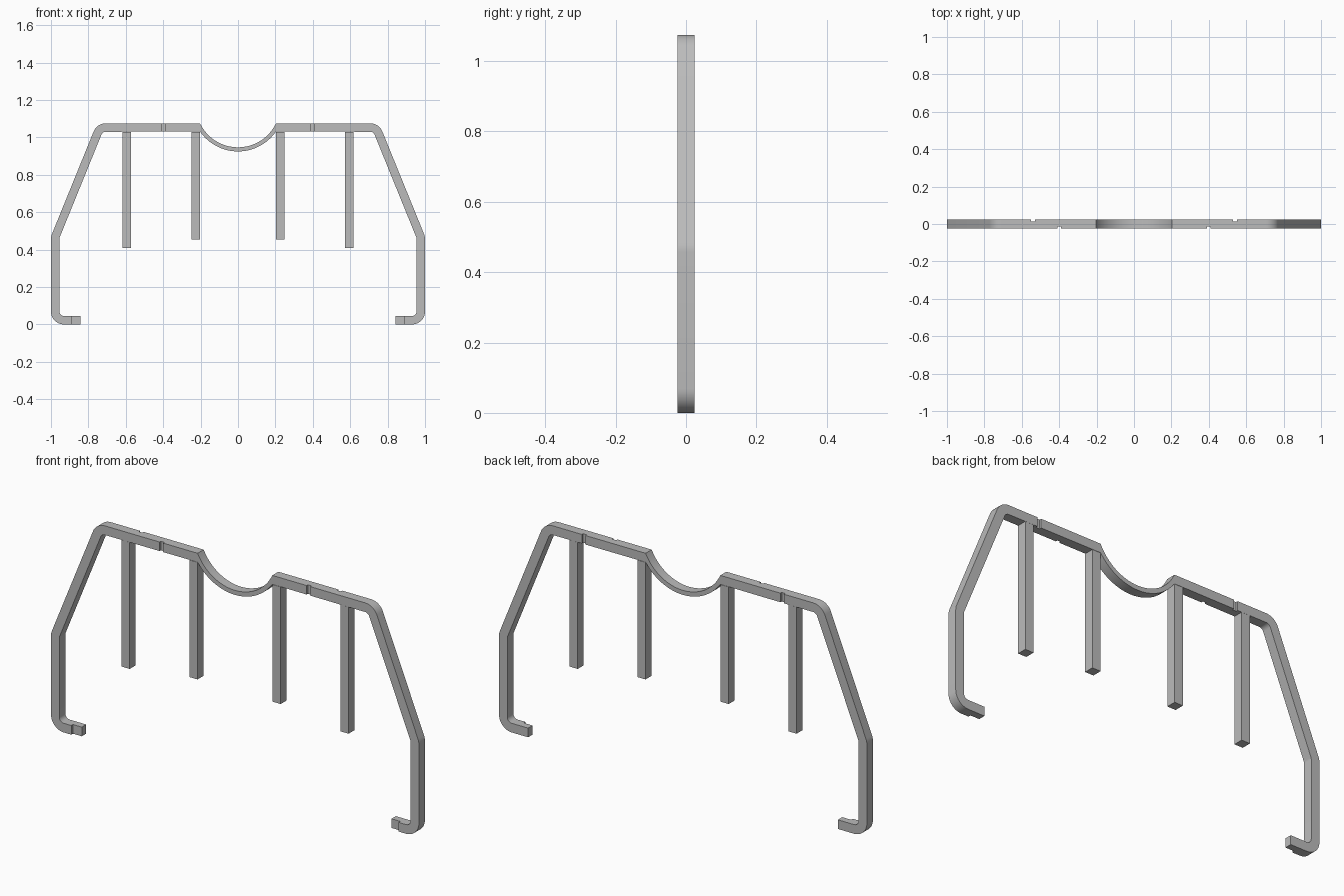
import bpy, bmesh, math
from mathutils import Vector

cube = bpy.data.objects.get("Cube")
if cube:
    bpy.data.objects.remove(cube, do_unlink=True)

HALF = 0.0225    # half the bar width
DEPTH = 0.0235   # half the bar depth
BEND = 0.047     # bend radius on the bar centreline

grey = bpy.data.materials.new("grey_plastic")
grey.use_nodes = True
grey.diffuse_color = (0.5, 0.5, 0.5, 1)
grey.node_tree.nodes["Principled BSDF"].inputs["Base Color"].default_value = (0.5, 0.5, 0.5, 1)


def finish(bm, name):
    bmesh.ops.recalc_face_normals(bm, faces=bm.faces)
    mesh = bpy.data.meshes.new(name)
    bm.to_mesh(mesh)
    bm.free()
    mesh.materials.append(grey)
    obj = bpy.data.objects.new(name, mesh)
    bpy.context.collection.objects.link(obj)
    return obj


def box(name, x0, x1, y0, y1, z0, z1):
    bm = bmesh.new()
    bmesh.ops.create_cube(bm, size=1)
    for v in bm.verts:
        v.co = ((x0 + x1) / 2 + v.co.x * (x1 - x0),
                (y0 + y1) / 2 + v.co.y * (y1 - y0),
                (z0 + z1) / 2 + v.co.z * (z1 - z0))
    return finish(bm, name)


def bend(before, corner, after, steps):
    """Pairs of outer and inner points around a rounded left turn."""
    d0, d1 = (corner - before).normalized(), (after - corner).normalized()
    turn = math.acos(d0.dot(d1))
    right = Vector((d0.y, -d0.x))
    centre = corner - d0 * BEND * math.tan(turn / 2) - right * BEND
    start = math.atan2(right.y, right.x)
    for i in range(steps + 1):
        a = start + turn * i / steps
        ray = Vector((math.cos(a), math.sin(a)))
        yield centre + ray * (BEND + HALF), centre + ray * (BEND - HALF)


# Left half of the frame: foot, side, slanted arm, top bar
path = [Vector(p) for p in ((0.842, HALF), (0.9775, HALF), (0.9775, 0.466),
                            (0.739, 1.0525), (0.203, 1.0525))]
down = Vector((0, -HALF))
pairs = [(path[0] + down, path[0] - down)]
for i, steps in ((1, 10), (2, 4), (3, 8)):
    pairs += bend(path[i - 1], path[i], path[i + 1], steps)

# Thin curved dip in the middle
EDGE, MID_Z, R_TOP, R_LOW = 0.203, 1.172, 0.225, 0.247
a_top, a_low = math.asin(EDGE / R_TOP), math.asin(EDGE / R_LOW)
STEPS = 16
for i in range(STEPS + 1):
    t = 1 - i / STEPS
    pairs.append(tuple(Vector((r * math.sin(a * t), MID_Z - r * math.cos(a * t)))
                       for r, a in ((R_TOP, a_top), (R_LOW, a_low))))

# Mirror the sections and loft them into one solid
pairs += [tuple(Vector((-p.x, p.y)) for p in pair) for pair in reversed(pairs[:-1])]
bm = bmesh.new()
rings = []
for outer, inner in pairs:
    rings.append([bm.verts.new((p.x, y, p.y)) for p, y in
                  ((outer, -DEPTH), (inner, -DEPTH), (inner, DEPTH), (outer, DEPTH))])
for a, b in zip(rings, rings[1:]):
    for k in range(4):
        j = (k + 1) % 4
        bm.faces.new((a[k], a[j], b[j], b[k]))
bm.faces.new(rings[0])
bm.faces.new(rings[-1])
frame = finish(bm, "frame")

# Grooves in the top bar and recesses at the foot tips
for s in (-1, 1):
    for x, w, y0, y1, z0, z1 in (
            (0.40, 0.01, -0.05, -DEPTH + 0.01, 1.0, 1.1),
            (0.54, 0.01, DEPTH - 0.01, 0.05, 1.0, 1.1),
            (0.84, 0.05, -0.05, -DEPTH + 0.013, -0.05, 0.1)):
        cutter = box("cutter", s * x - w, s * x + w, y0, y1, z0, z1)
        cutter.hide_render = True
        mod = frame.modifiers.new("cut", 'BOOLEAN')
        mod.operation, mod.solver, mod.object = 'DIFFERENCE', 'EXACT', cutter
        bpy.context.view_layer.objects.active = frame
        bpy.ops.object.modifier_apply(modifier=mod.name)
        bpy.data.objects.remove(cutter, do_unlink=True)

# Hanging posts
for s, side in ((-1, "right"), (1, "left")):
    for label, x, bottom in (("inner", 0.226, 0.455), ("outer", 0.595, 0.408)):
        box(f"{side}_{label}_post", s * x - HALF, s * x + HALF, -DEPTH, DEPTH, bottom, 1.03)

bpy.ops.object.select_all(action='DESELECT')
frame.select_set(True)
bpy.context.view_layer.objects.active = frame
bpy.ops.object.shade_smooth_by_angle(angle=math.radians(30))
